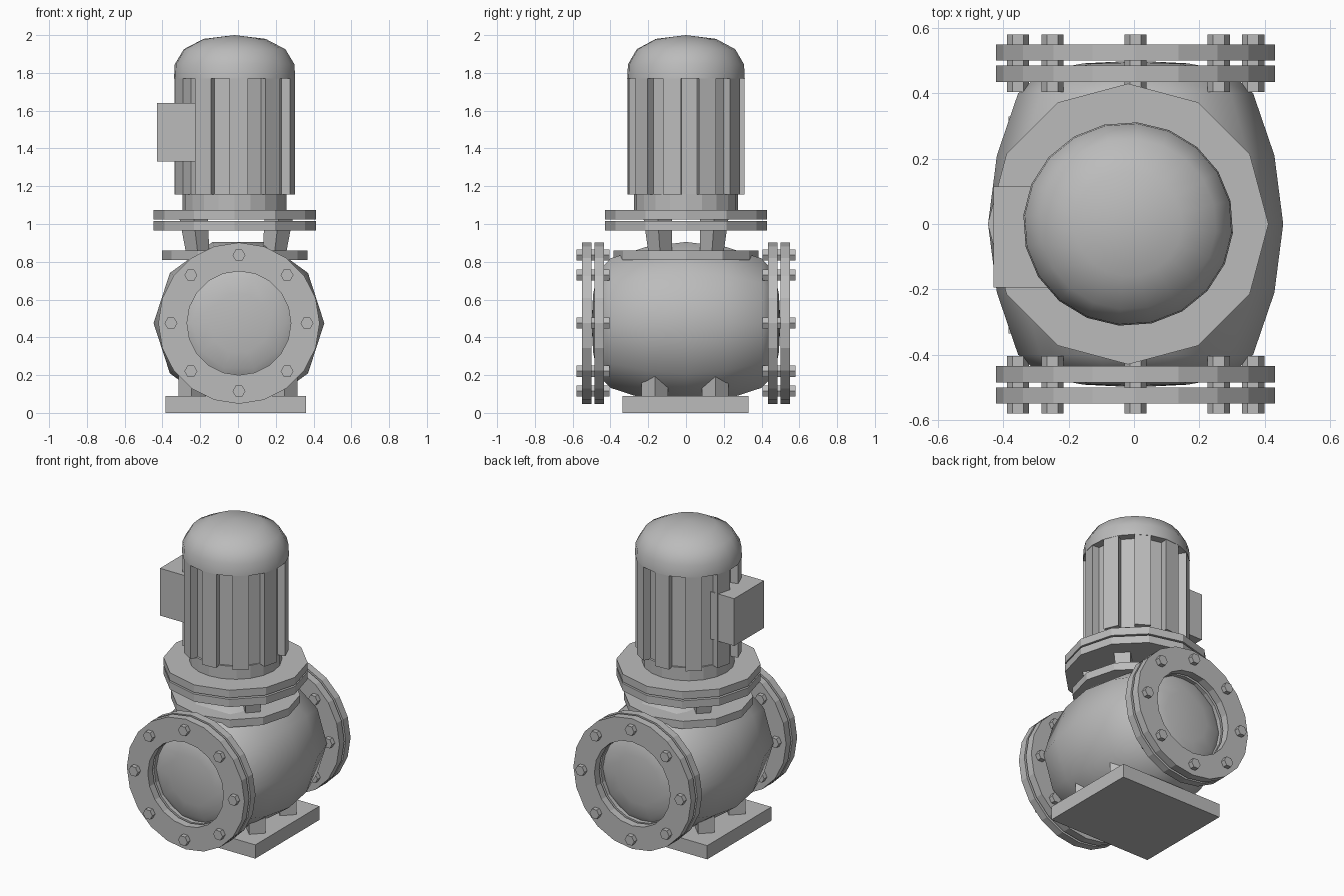
import bpy, bmesh, math
from mathutils import Vector, Matrix

old = bpy.data.objects.get("Cube")
if old:
    bpy.data.objects.remove(old, do_unlink=True)

GREY = (0.5, 0.5, 0.5, 1)
metal = bpy.data.materials.new("cast_grey")
metal.use_nodes = True
metal.diffuse_color = GREY
metal.node_tree.nodes["Principled BSDF"].inputs["Base Color"].default_value = GREY


def finish(name, bm, smooth=None):
    """Turn a bmesh into a named object, smoothing below the given angle."""
    bmesh.ops.remove_doubles(bm, verts=bm.verts, dist=1e-5)
    bmesh.ops.recalc_face_normals(bm, faces=bm.faces)
    mesh = bpy.data.meshes.new(name)
    bm.to_mesh(mesh)
    bm.free()
    mesh.materials.append(metal)
    ob = bpy.data.objects.new(name, mesh)
    bpy.context.collection.objects.link(ob)
    if smooth:
        bpy.ops.object.select_all(action='DESELECT')
        ob.select_set(True)
        bpy.context.view_layer.objects.active = ob
        bpy.ops.object.shade_smooth_by_angle(angle=math.radians(smooth))
    return ob


def lathe(name, profile, sides, place, turn=0, closed=False, smooth=None):
    """Revolve (radius, height) points about z, then move by a matrix."""
    bm = bmesh.new()
    rings = []
    for r, h in profile:
        rings.append([bm.verts.new(place @ Vector((
            r * math.cos(turn + math.tau * i / sides),
            r * math.sin(turn + math.tau * i / sides), h)))
            for i in range(sides)] if r else [bm.verts.new(place @ Vector((0, 0, h)))])
    pairs = list(zip(rings, rings[1:]))
    if closed:
        pairs.append((rings[-1], rings[0]))
    for a, b in pairs:
        for i in range(sides):
            j = (i + 1) % sides
            corners = [a[i], a[j], b[j], b[i]] if len(a) > 1 and len(b) > 1 else \
                [a[0], b[j], b[i]] if len(a) == 1 else [a[i], a[j], b[0]]
            bm.faces.new(corners)
    return finish(name, bm, smooth)


def disc(name, r, z0, z1, sides, place):
    return lathe(name, [(0, z0), (r, z0), (r, z1), (0, z1)], sides, place)


def box(name, lo, hi):
    bm = bmesh.new()
    bmesh.ops.create_cube(bm, size=1)
    for v in bm.verts:
        v.co = [lo[k] + (v.co[k] + 0.5) * (hi[k] - lo[k]) for k in range(3)]
    return finish(name, bm)


def post(name, foot, r0, head, r1):
    """Diamond-section post leaning between two centres."""
    bm = bmesh.new()
    low, top = [[bm.verts.new(Vector(c) + Vector(
        (r * math.cos(math.pi * i / 2), r * math.sin(math.pi * i / 2), 0)))
        for i in range(4)] for c, r in ((foot, r0), (head, r1))]
    bm.faces.new(low)
    bm.faces.new(top)
    for i in range(4):
        bm.faces.new([low[i], low[i - 1], top[i - 1], top[i]])
    return finish(name, bm)


# Pump body: a barrel lying along y
PIPE = Matrix.Translation((0.005, 0, 0.475)) @ Matrix.Rotation(math.pi / 2, 4, 'X')
half = [(0.0, 0.5), (0.16, 0.492), (0.25, 0.475), (0.31, 0.445), (0.36, 0.4), (0.425, 0.21)]
barrel = half + [(0.452, 0.0)] + [(r, -h) for r, h in reversed(half)]
lathe("pump_body", barrel, 10, PIPE, smooth=60)

# Paired pipe flanges with through bolts at both ends
for end, s in (("front", 1), ("back", -1)):
    for part, a, b in (("inner", 0.435, 0.485), ("outer", 0.5, 0.55)):
        lathe(f"{end}_{part}_flange", [(0.275, s * a), (0.427, s * a), (0.427, s * b), (0.275, s * b)],
              20, PIPE, closed=True)
    for i in range(8):
        a = math.tau * i / 8
        spot = Matrix.Translation((0.36 * math.cos(a), 0.36 * math.sin(a), 0))
        disc(f"{end}_bolt_{i + 1}", 0.034, s * 0.405, s * 0.58, 6, PIPE @ spot)

# Base plate and feet
box("base_plate", (-0.385, -0.335, 0), (0.36, 0.33, 0.09))
for sx in (-1, 1):
    for sy in (-1, 1):
        x, y = sx * 0.245, sy * 0.16 - 0.005
        post("foot", (x, y, 0.08), 0.07, (x, y, 0.24), 0.07)
        # Struts carrying the motor
        post("motor_strut", (sx * 0.2 - 0.01, sy * 0.135, 0.82), 0.06,
             (sx * 0.225 - 0.01, sy * 0.15, 1.03), 0.075)

# Mounting discs under the motor
MOTOR = Matrix.Translation((-0.018, 0, 0))
disc("body_collar", 0.385, 0.81, 0.86, 12, MOTOR)
disc("lower_motor_flange", 0.43, 0.965, 1.015, 12, MOTOR)
disc("upper_motor_flange", 0.43, 1.025, 1.075, 12, MOTOR)
disc("motor_neck", 0.275, 1.07, 1.16, 20, MOTOR)

# Ribbed motor housing: alternate sides are sunk into grooves
bm = bmesh.new()
outline = []
for i in range(20):
    radii = (0.27, 0.32) if i % 2 == 0 else (0.32, 0.27)
    a = math.radians(-95 + 18 * i)
    outline += [bm.verts.new((r * math.cos(a) - 0.018, r * math.sin(a) * 0.97, 1.155)) for r in radii]
face = bm.faces.new(outline)
top = bmesh.ops.extrude_face_region(bm, geom=[face])["geom"]
bmesh.ops.translate(bm, vec=(0, 0, 0.62), verts=[v for v in top if isinstance(v, bmesh.types.BMVert)])
finish("motor_housing", bm)

# Domed motor cap and terminal box
lathe("motor_cap", [(0, 1.77), (0.322, 1.77), (0.318, 1.845), (0.27, 1.925), (0.165, 1.98), (0, 2.0)],
      20, MOTOR @ Matrix.Diagonal((1, 0.97, 1, 1)), turn=math.radians(-95), smooth=60)
box("terminal_box", (-0.43, -0.195, 1.33), (-0.2, 0.115, 1.64))
